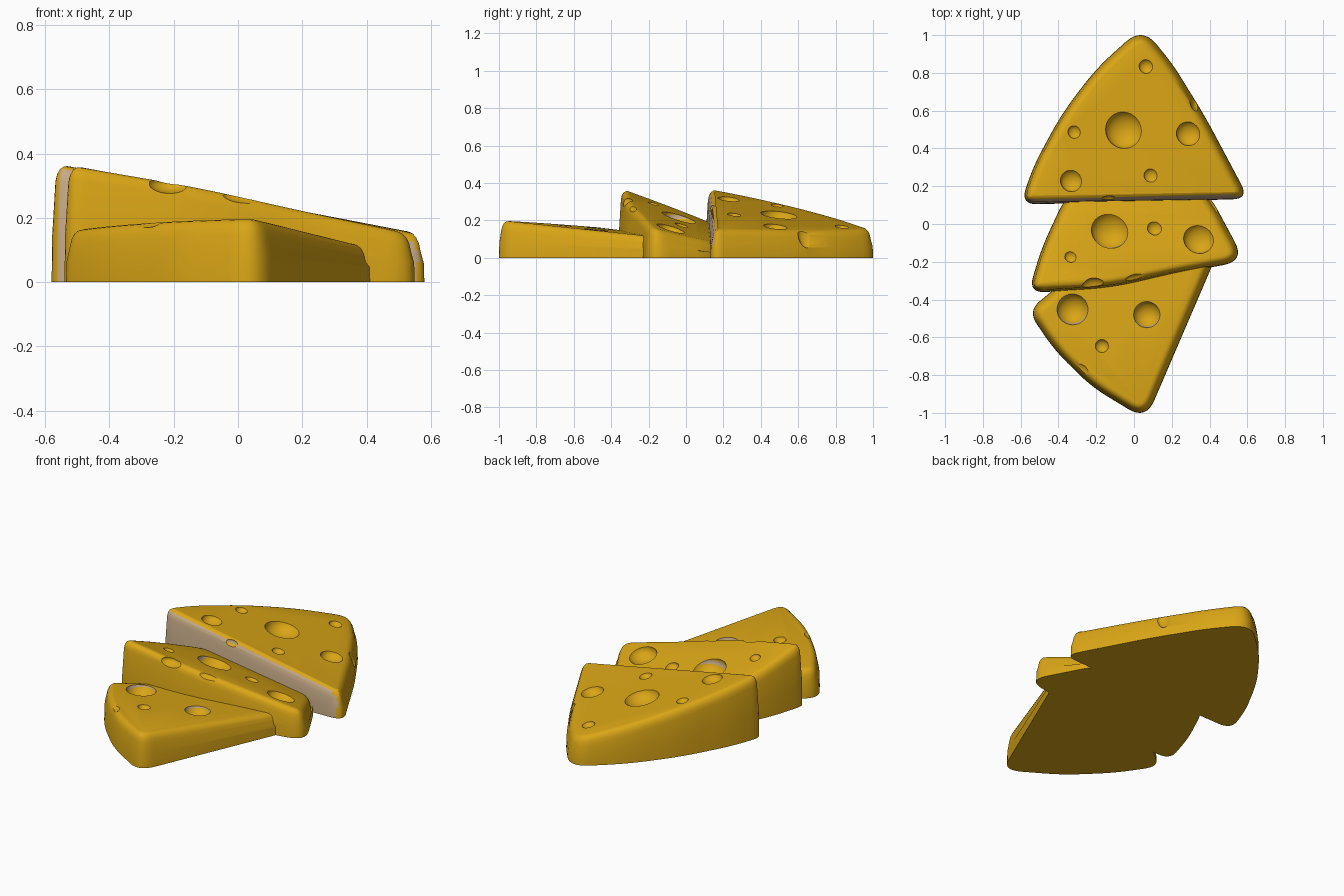
import bpy, bmesh, math
from mathutils import Vector

if "Cube" in bpy.data.objects:
    bpy.data.objects.remove(bpy.data.objects["Cube"])


def material(name, col):
    m = bpy.data.materials.new(name)
    m.diffuse_color = (*col, 1)
    m.use_nodes = True
    m.node_tree.nodes["Principled BSDF"].inputs["Base Color"].default_value = m.diffuse_color
    return m


orange = material("cheese_orange", (0.70, 0.38, 0.008))
tan = material("pale_cut_face", (0.56, 0.40, 0.24))


def rounded(corners, box):
    """Closed outline with rounded corners, fitted to box (x0, x1, y0, y1)."""
    n, pts = len(corners), []
    for i, (x, y, r) in enumerate(corners):
        p = Vector((x, y))
        a = Vector(corners[i - 1][:2]) - p
        b = Vector(corners[(i + 1) % n][:2]) - p
        s = p + a.normalized() * min(r, a.length * 0.48)
        e = p + b.normalized() * min(r, b.length * 0.48)
        for k in range(9):
            t = k / 8
            pts.append(s * (1 - t) ** 2 + p * 2 * t * (1 - t) + e * t * t)
    xs, ys = [p.x for p in pts], [p.y for p in pts]
    fit = lambda v, a, b, c, d: c + (v - a) / (b - a) * (d - c)
    return [Vector((fit(p.x, min(xs), max(xs), box[0], box[1]),
                    fit(p.y, min(ys), max(ys), box[2], box[3]))) for p in pts]


def slab(name, corners, box, height):
    """Slice with a tilted top, slightly tapered walls and a rounded rim."""
    pts = rounded(corners, box)
    n = len(pts)
    bm = bmesh.new()
    rings = []
    # (inset, fraction of height, drop below top)
    for inset, f, drop in [(0, 0, 0), (0.002, 0.4, 0), (0.012, 1, 0.055), (0.017, 1, 0.032),
                           (0.026, 1, 0.014), (0.038, 1, 0.004), (0.052, 1, 0)]:
        ring = []
        for i, p in enumerate(pts):
            t = (pts[(i + 1) % n] - pts[i - 1]).normalized()
            q = p + Vector((-t.y, t.x)) * inset
            ring.append(bm.verts.new((q.x, q.y, f * height(q.x, q.y) - drop)))
        rings.append(ring)
    for lo, hi in zip(rings, rings[1:]):
        for i in range(n):
            j = (i + 1) % n
            bm.faces.new((lo[i], lo[j], hi[j], hi[i]))
    bm.faces.new(rings[-1])
    bm.faces.new(rings[0][::-1])
    return finish(name, bm)


def finish(name, bm):
    bmesh.ops.recalc_face_normals(bm, faces=bm.faces)
    me = bpy.data.meshes.new(name)
    bm.to_mesh(me)
    bm.free()
    me.materials.append(orange)
    me.materials.append(tan)
    ob = bpy.data.objects.new(name, me)
    bpy.context.collection.objects.link(ob)
    return ob


def h_back(x, y): return 0.365 - 0.19 * (x + 0.55) - 0.12 * (y - 0.15)
def h_mid(x, y): return 0.358 - 0.153 * (x + 0.5) - 0.317 * (y + 0.31)
def h_front(x, y): return 0.196 - 0.024 * (x - 0.05) - 0.096 * (y + 0.95)


# three slices, outlines counter-clockwise
back = slab("back_slice", [(-0.6, 0.10, 0.09), (0.6, 0.13, 0.09), (0.37, 0.57, 0.1),
                           (0.2, 0.85, 0.08), (0.04, 1.05, 0.12), (-0.2, 0.83, 0.12),
                           (-0.38, 0.59, 0.12), (-0.53, 0.31, 0.1)],
            (-0.58, 0.58, 0.105, 1.0), h_back)
mid = slab("middle_slice", [(-0.56, -0.37, 0.09), (-0.12, -0.345, 0.15), (0.2, -0.27, 0.1),
                            (0.58, -0.2, 0.12), (0.41, 0.12, 0.06), (0.3, 0.24, 0.05),
                            (-0.25, 0.24, 0.05), (-0.38, 0.11, 0.05), (-0.49, -0.13, 0.1)],
           (-0.54, 0.55, -0.36, 0.24), h_mid)
front = slab("front_slice", [(-0.56, -0.46, 0.08), (-0.42, -0.66, 0.1), (-0.22, -0.85, 0.1),
                             (0.07, -1.02, 0.11), (0.44, -0.19, 0.04), (0.35, -0.1, 0.05),
                             (-0.36, -0.3, 0.05)],
             (-0.535, 0.42, -1.0, -0.1), h_front)

# holes: x, y, radius, slice height
holes = [(-0.05, 0.5, 0.095, h_back), (0.29, 0.48, 0.062, h_back), (-0.33, 0.23, 0.056, h_back),
         (-0.315, 0.488, 0.033, h_back), (0.065, 0.835, 0.036, h_back), (0.09, 0.258, 0.035, h_back),
         (-0.125, -0.03, 0.095, h_mid), (0.345, -0.075, 0.078, h_mid), (0.11, -0.02, 0.037, h_mid),
         (-0.335, -0.172, 0.03, h_mid),
         (-0.325, -0.45, 0.08, h_front), (0.068, -0.478, 0.068, h_front), (-0.17, -0.645, 0.034, h_front)]
# edge nicks: position, radii
nicks = [((-0.13, 0.115, 0.275), (0.05, 0.035, 0.03)), ((-0.21, -0.345, 0.31), (0.07, 0.06, 0.035)),
         ((0.07, -0.305, 0.275), (0.12, 0.05, 0.035)), ((-0.32, -0.79, 0.19), (0.08, 0.06, 0.025)),
         ((0.335, 0.655, 0.15), (0.04, 0.06, 0.10)), ((-0.37, 0.64, 0.28), (0.05, 0.06, 0.06))]


def ball(bm, pos, radii):
    res = bmesh.ops.create_uvsphere(bm, u_segments=32, v_segments=20, radius=1)
    for v in res["verts"]:
        v.co = Vector([v.co[k] * radii[k] + pos[k] for k in range(3)])


bm = bmesh.new()
for x, y, r, h in holes:
    R = r * 1.06
    depth = 0.85 if h is h_front else 0.7
    ball(bm, (x, y, h(x, y) + 0.25 * r * depth), (R, R, R * depth))
for pos, radii in nicks:
    ball(bm, pos, radii)
cutter = finish("hole_cutter", bm)
cutter.hide_render = True

# fuse the slices, then carve holes and nicks
for ob, op in ((mid, 'UNION'), (front, 'UNION'), (cutter, 'DIFFERENCE')):
    m = back.modifiers.new(op.lower(), 'BOOLEAN')
    m.operation, m.object, m.solver = op, ob, 'EXACT'
dg = bpy.context.evaluated_depsgraph_get()
mesh = bpy.data.meshes.new_from_object(back.evaluated_get(dg))
back.modifiers.clear()
back.data = mesh
back.name = "cheese_slices"
for ob in (mid, front, cutter):
    bpy.data.objects.remove(ob)

# colours: pale cut face of the back slice and steep walls of the deep holes
mesh.materials.clear()
mesh.materials.append(orange)
mesh.materials.append(tan)
for f in mesh.polygons:
    c, n = f.center, f.normal
    cut = n.y < -0.8 and 0.09 < c.y < 0.15 and abs(c.x) < 0.56
    wall = 0 < n.z < 0.5 and any(
        math.hypot(c.x - x, c.y - y) < r * 1.08 for x, y, r, h in (holes[6], holes[10], holes[11]))
    f.material_index = 1 if cut or wall else 0

bpy.context.view_layer.objects.active = back
back.select_set(True)
bpy.ops.object.shade_smooth_by_angle(angle=math.radians(35))
